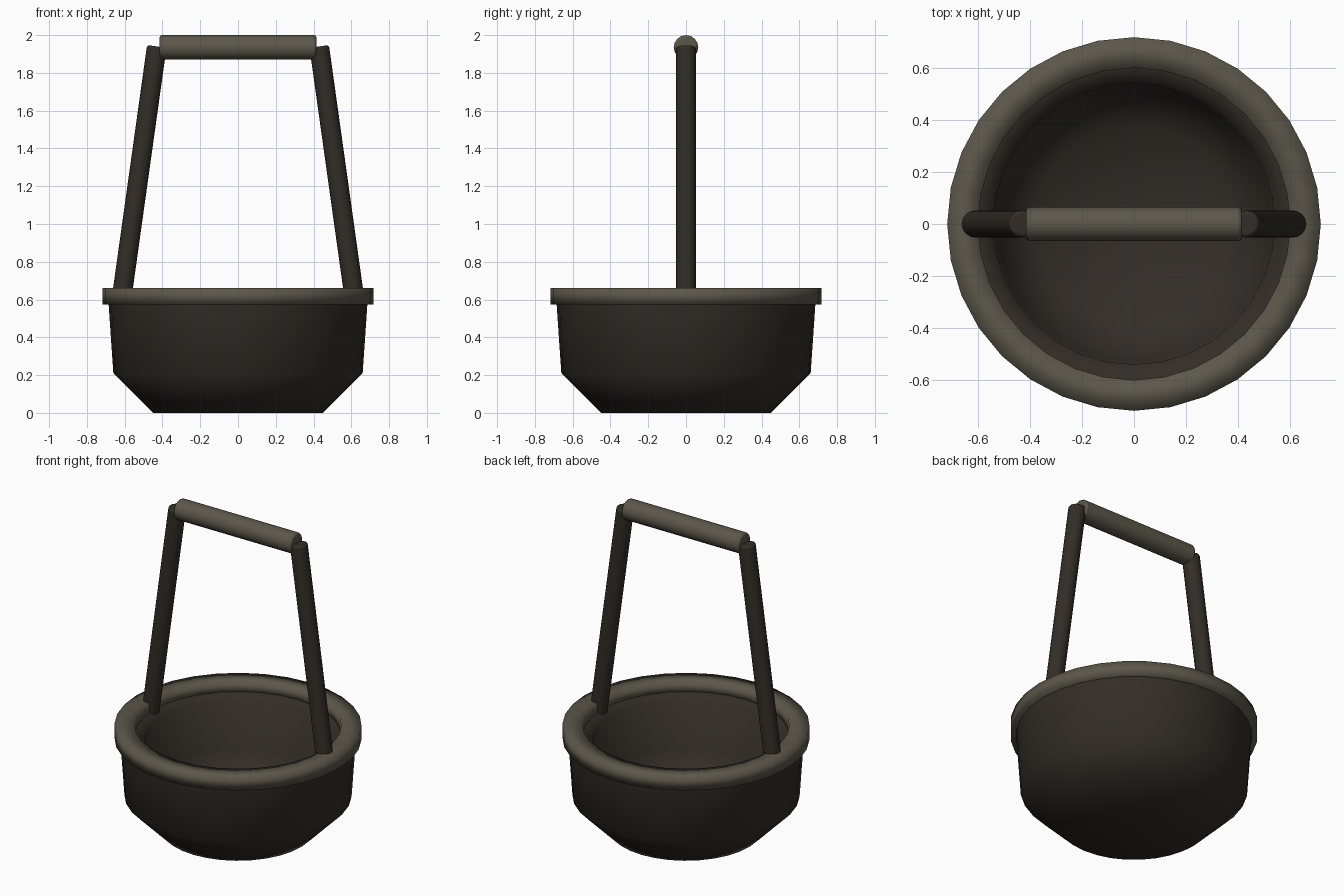
import bpy, bmesh, math
from mathutils import Vector

if "Cube" in bpy.data.objects:
    bpy.data.objects.remove(bpy.data.objects["Cube"])


def material(name, color):
    m = bpy.data.materials.new(name)
    m.diffuse_color = color
    m.use_nodes = True
    m.node_tree.nodes["Principled BSDF"].inputs["Base Color"].default_value = m.diffuse_color
    return m


dark = material("dark_wood", (0.032, 0.026, 0.02, 1))
light = material("worn_trim", (0.105, 0.095, 0.07, 1))


def smooth(ob, mat, angle):
    ob.data.materials.append(mat)
    bpy.ops.object.select_all(action='DESELECT')
    ob.select_set(True)
    bpy.context.view_layer.objects.active = ob
    bpy.ops.object.shade_smooth_by_angle(angle=math.radians(angle))


def lathe(name, profile, mat, angle, closed=False, n=32):
    bm = bmesh.new()
    pts = [bm.verts.new((r, 0, z)) for r, z in profile]
    pairs = list(zip(pts, pts[1:])) + ([(pts[-1], pts[0])] if closed else [])
    edges = [bm.edges.new(p) for p in pairs]
    bmesh.ops.spin(bm, geom=pts + edges, axis=(0, 0, 1), cent=(0, 0, 0),
                   steps=n, angle=math.tau)
    bmesh.ops.remove_doubles(bm, verts=bm.verts, dist=1e-4)
    bmesh.ops.recalc_face_normals(bm, faces=bm.faces)
    me = bpy.data.meshes.new(name)
    bm.to_mesh(me)
    bm.free()
    ob = bpy.data.objects.new(name, me)
    bpy.context.collection.objects.link(ob)
    smooth(ob, mat, angle)


def rod(name, a, b, r, bevel, mat):
    a, b = Vector(a), Vector(b)
    bpy.ops.mesh.primitive_cylinder_add(vertices=16, radius=r, depth=(b - a).length,
                                        location=(a + b) / 2)
    ob = bpy.context.object
    ob.name = name
    ob.rotation_euler = (b - a).to_track_quat('Z', 'Y').to_euler()
    smooth(ob, mat, 40)
    mod = ob.modifiers.new("soft_ends", 'BEVEL')
    mod.width = bevel
    mod.segments = 2
    mod.limit_method = 'ANGLE'
    mod.angle_limit = math.radians(50)


# Hollow bowl: outside wall, lip, inside wall
lathe("bowl", [(0, 0), (0.45, 0), (0.66, 0.21), (0.686, 0.59), (0.61, 0.6),
               (0.54, 0.57), (0.53, 0.26), (0.38, 0.1), (0, 0.1)], dark, 80)

# Rim band around the mouth
lathe("rim", [(0.6, 0.575), (0.718, 0.575), (0.718, 0.66), (0.6, 0.66)],
      light, 100, closed=True)

# Slanted handle legs and the grip across the top
for s, side in ((-1, "left"), (1, "right")):
    rod(side + "_handle_leg", (s * 0.62, 0, 0.58), (s * 0.43, 0, 1.94), 0.052, 0.012, dark)
rod("grip", (-0.415, 0, 1.935), (0.415, 0, 1.935), 0.065, 0.012, light)
